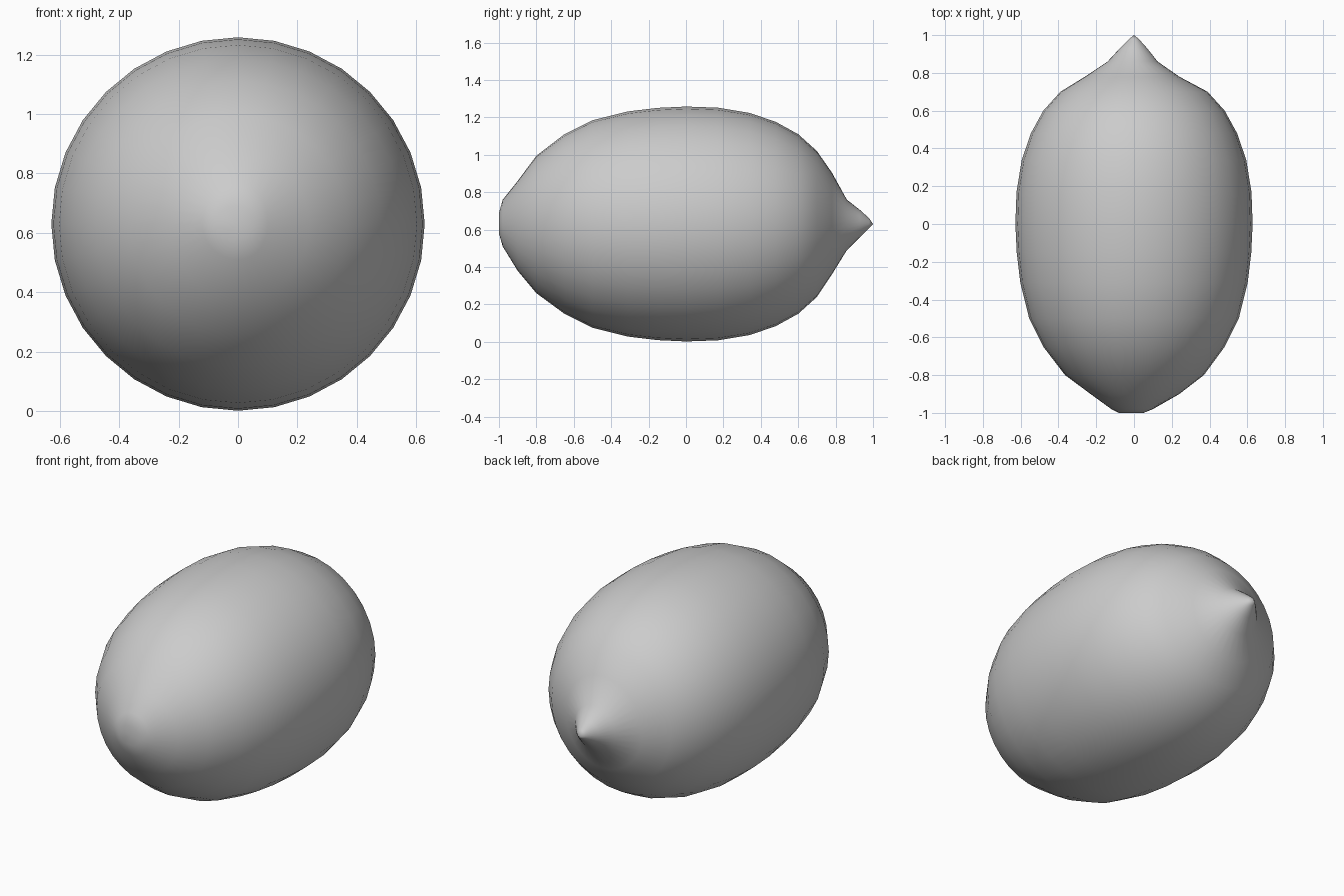
import bpy, bmesh
from math import sin, cos, tau

if "Cube" in bpy.data.objects:
    bpy.data.objects.remove(bpy.data.objects["Cube"])

SEGMENTS = 32
CENTRE_Z = 0.63

# Rings along the fruit: y, then radius to the right, top, left and bottom
rings = [
    (-1.00, .05, .06, .08, .05),
    (-0.98, .10, .13, .12, .12),
    (-0.90, .24, .23, .23, .25),
    (-0.80, .37, .365, .365, .37),
]
# Round body: y, radius
body = [(-.65, .48), (-.50, .555), (-.31, .602), (-.15, .621), (0, .628),
        (.17, .622), (.34, .594), (.48, .546), (.60, .48), (.70, .39)]
rings += [(y, r, r, r, r) for y, r in body]
# Pointed tip
rings += [
    (0.78, .24, .275, .26, .27),
    (0.86, .125, .13, .14, .14),
    (0.93, .07, .075, .075, .07),
    (0.98, .025, .03, .025, .02),
]


def radius(ring, a):
    """Blend the four directional radii around the ring."""
    _, right, top, left, bottom = ring
    c, s = cos(a), sin(a)
    return c * c * (right if c > 0 else left) + s * s * (top if s > 0 else bottom)


bm = bmesh.new()
loops = []
for ring in rings:
    loop = []
    for i in range(SEGMENTS):
        a = tau * i / SEGMENTS
        r = radius(ring, a)
        loop.append(bm.verts.new((r * cos(a), ring[0], CENTRE_Z + r * sin(a))))
    loops.append(loop)

# Skin between neighbouring rings
for lo, hi in zip(loops, loops[1:]):
    for i in range(SEGMENTS):
        j = (i + 1) % SEGMENTS
        bm.faces.new((lo[i], lo[j], hi[j], hi[i]))

# Close the blunt stem end and the pointed end
for loop, y in ((loops[0], -1.0), (loops[-1], 1.0)):
    pole = bm.verts.new((0, y, CENTRE_Z))
    for i in range(SEGMENTS):
        bm.faces.new((loop[i], loop[(i + 1) % SEGMENTS], pole))

bmesh.ops.recalc_face_normals(bm, faces=bm.faces)
for f in bm.faces:
    f.smooth = True
mesh = bpy.data.meshes.new("lemon")
bm.to_mesh(mesh)
bm.free()
lemon = bpy.data.objects.new("lemon", mesh)
bpy.context.collection.objects.link(lemon)
